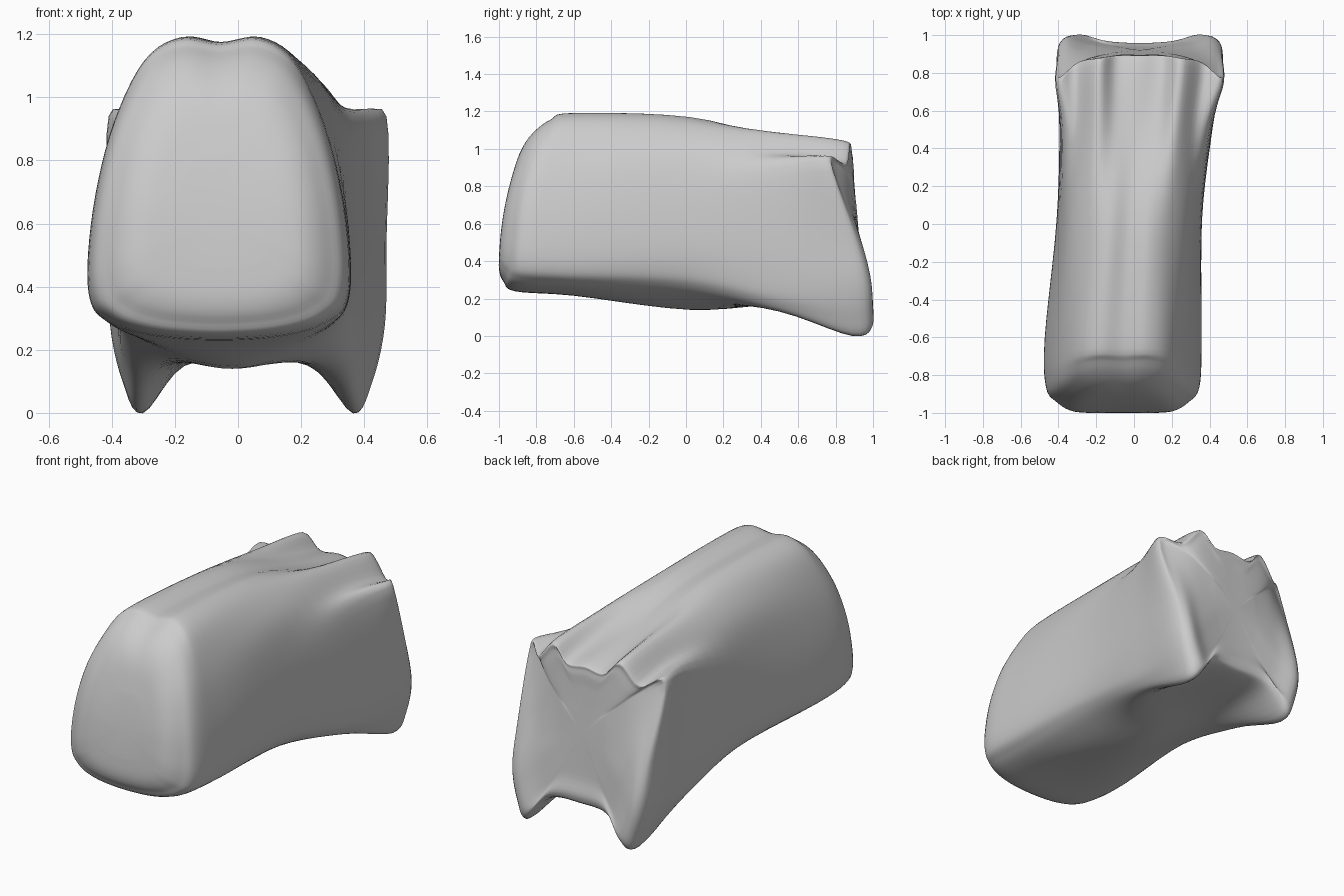
import bpy
import bmesh
from mathutils import Vector

default_cube = bpy.data.objects.get("Cube")
if default_cube:
    bpy.data.objects.remove(default_cube, do_unlink=True)

# Half cross-sections from top middle to bottom middle: (fraction of half width, height)
FRONT = [(0, 1.175), (.3, 1.19), (.57, 1.12), (.8, .93), (.94, .7), (1, .47),
         (.97, .34), (.85, .285), (.68, .25), (.4, .225), (0, .215)]
MIDDLE = [(0, 1.15), (.28, 1.17), (.56, 1.12), (.82, .99), (.95, .78), (1, .5),
          (.96, .34), (.86, .265), (.65, .21), (.35, .165), (0, .14)]
REAR = [(0, 1.04), (.28, 1.05), (.52, 1.085), (.76, .98), (.96, .9), (1, .52),
        (.97, .27), (.9, .17), (.76, .13), (.45, .16), (0, .17)]
END = [(0, .975), (.28, .965), (.5, 1.045), (.76, .93), (1, .94), (1, .52),
       (.99, .28), (.9, .1), (.76, 0), (.45, .15), (0, .17)]
CORE_HEIGHT = .6
STEPS = 5


def station(profile, scale, y, centre, half_width, lean=0, bend=0, corner=0, wing=0, hollow=0):
    """Mirror a half profile into a closed ring, shaping its depth."""
    ring = profile + [(-u, z) for u, z in reversed(profile[1:-1])]
    points = []
    for u, z in ring:
        w = u * scale
        z = CORE_HEIGHT + (z - CORE_HEIGHT) * scale
        depth = y + lean * z + bend * max(z - .37, 0) ** 2 + corner * w ** 4
        depth -= wing * u ** 4 * max(z - .4, 0)
        depth -= hollow * (1 - w * w) * (1 - z)
        points.append(Vector((centre + w * half_width, depth, z)))
    return points


def spline(a, b, c, d, t):
    """Smooth curve from b to c, guided by a and d."""
    return b + .5 * t * (c - a + t * (2 * a - 5 * b + 4 * c - d + t * (3 * (b - c) + d - a)))


def refine(points, closed):
    """Add smooth in-between points to a ring or a path."""
    count = len(points)

    def at(i):
        return points[i % count if closed else min(max(i, 0), count - 1)]

    result = []
    for i in range(count if closed else count - 1):
        for step in range(STEPS):
            result.append(spline(at(i - 1), at(i), at(i + 1), at(i + 2), step / STEPS))
    return result if closed else result + [points[-1]]


# Stations from the rounded front face, along the body, to the hollow back face
stations = [
    station(FRONT, .35, -1, -.06, .41, bend=.3),
    station(FRONT, .63, -1, -.06, .42, bend=.3, corner=.04),
    station(FRONT, .81, -.975, -.06, .43, bend=.3, corner=.07),
    station(FRONT, .94, -.91, -.06, .432, bend=.3, corner=.06),
    station(FRONT, 1, -.6, -.057, .415),
    station(MIDDLE, 1, .02, -.025, .385),
    station(REAR, 1, .5, .01, .405),
    station(END, 1, .89, .03, .44, lean=-.04, wing=.2),
    station(END, .9, 1.04, .03, .445, lean=-.155, wing=.22, hollow=.065),
    station(END, .65, 1.035, .03, .44, lean=-.15, wing=.08, hollow=.07),
    station(END, .3, 1.035, .03, .44, lean=-.15, hollow=.07),
]

# Loft the body and close both ends
rings = [refine(s, True) for s in stations]
paths = [refine(list(path), False) for path in zip(*rings)]
mesh = bpy.data.meshes.new("bone_body")
bm = bmesh.new()
grid = [[bm.verts.new(p) for p in path] for path in paths]
for i, path in enumerate(grid):
    after = grid[(i + 1) % len(grid)]
    for j in range(len(path) - 1):
        bm.faces.new((path[j], path[j + 1], after[j + 1], after[j]))
ends = [bm.faces.new([path[k] for path in grid]) for k in (0, -1)]
bmesh.ops.poke(bm, faces=ends)
bmesh.ops.recalc_face_normals(bm, faces=bm.faces[:])
for face in bm.faces:
    face.smooth = True
bm.to_mesh(mesh)
bm.free()

body = bpy.data.objects.new("bone_body", mesh)
bpy.context.collection.objects.link(body)

# Plain grey material
grey = bpy.data.materials.new("plain_grey")
grey.use_nodes = True
colour = (.6, .6, .6, 1)
grey.diffuse_color = colour
grey.node_tree.nodes["Principled BSDF"].inputs["Base Color"].default_value = colour
mesh.materials.append(grey)
